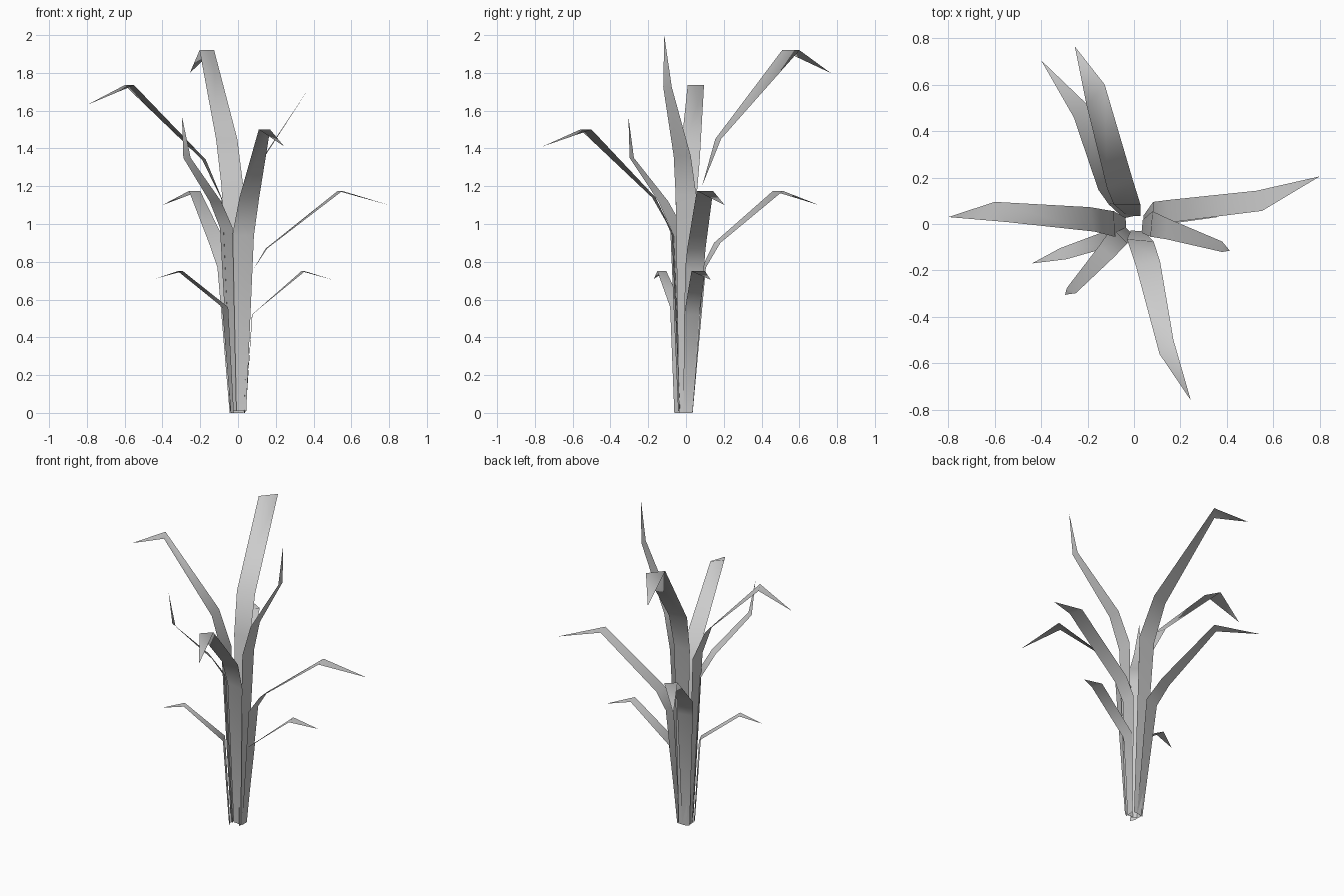
import bpy
from math import cos, sin, radians


def leaf(name, points, base_w, knee_w, base_ang, knee_ang):
    """Ribbon through centre points (x, y, z), ending in a pointed tip.
    Widths and level cross angles go from the sheath to the knee."""
    verts = []
    body = points[:-1]
    last = len(body) - 1
    for i, (x, y, z) in enumerate(body):
        if i == 0:
            w, ang = base_w * 0.5, base_ang
        else:
            t = 0 if last == 1 else (i - 1) / (last - 1)
            # the short bend above the sheath is still nearly full width
            tw = t if t in (0, 1) else 0.3
            w = base_w + (knee_w - base_w) * tw
            ang = base_ang + (knee_ang - base_ang) * tw
        dx, dy = cos(radians(ang)) * w / 2, sin(radians(ang)) * w / 2
        verts += [(x - dx, y - dy, z), (x + dx, y + dy, z)]
    verts.append(points[-1])
    faces = [(2 * i, 2 * i + 1, 2 * i + 3, 2 * i + 2) for i in range(last)]
    faces.append((2 * last, 2 * last + 1, 2 * last + 2))
    mesh = bpy.data.meshes.new(name)
    mesh.from_pydata(verts, [], faces)
    mesh.shade_smooth()
    obj = bpy.data.objects.new(name, mesh)
    bpy.context.collection.objects.link(obj)
    return obj


# Tall upper leaves
leaf("leaf_top_right", [(.035, -.01, 0), (.075, 0, 1.15), (.14, -.02, 1.36),
     (.38, -.098, 1.725), (.413, -.115, 2.0)], .11, .045, 85, 90)
leaf("leaf_top_back", [(0, .035, 0), (-.03, .085, 1.2), (-.06, .17, 1.45),
     (-.165, .555, 1.92), (-.255, .765, 1.8)], .115, .12, 0, 50)
leaf("leaf_top_left", [(-.035, 0, 0), (-.085, 0, 1.13), (-.18, .02, 1.34),
     (-.575, .052, 1.735), (-.8, .03, 1.63)], .11, .1, 92, 120)

# Middle leaves
leaf("leaf_front", [(.015, -.03, .01), (.027, -.07, .94), (.06, -.17, 1.14),
     (.14, -.53, 1.5), (.245, -.76, 1.41)], .115, .085, -5, 45)
leaf("leaf_front_left", [(-.025, -.025, .01), (-.062, -.05, .98), (-.12, -.12, 1.12),
     (-.27, -.287, 1.35), (-.297, -.305, 1.57)], .095, .045, -45, -30)
leaf("leaf_right", [(.04, .01, 0), (.082, .045, .76), (.15, .055, .87),
     (.54, .1, 1.175), (.8, .205, 1.1)], .1, .09, 90, 106)
leaf("leaf_back_left", [(-.02, .03, 0), (-.06, .095, .77), (-.11, .165, .9),
     (-.23, .487, 1.175), (-.4, .705, 1.1)], .1, .08, 12, 42)

# Small lower leaves
leaf("leaf_low_right", [(.04, .01, 0), (.075, .03, .52),
     (.345, .065, .75), (.5, .13, .705)], .08, .075, 88, 105)
leaf("leaf_low_left", [(-.03, -.045, 0), (-.068, -.05, .56),
     (-.305, -.128, .75), (-.44, -.17, .71)], .075, .055, 115, 120)
